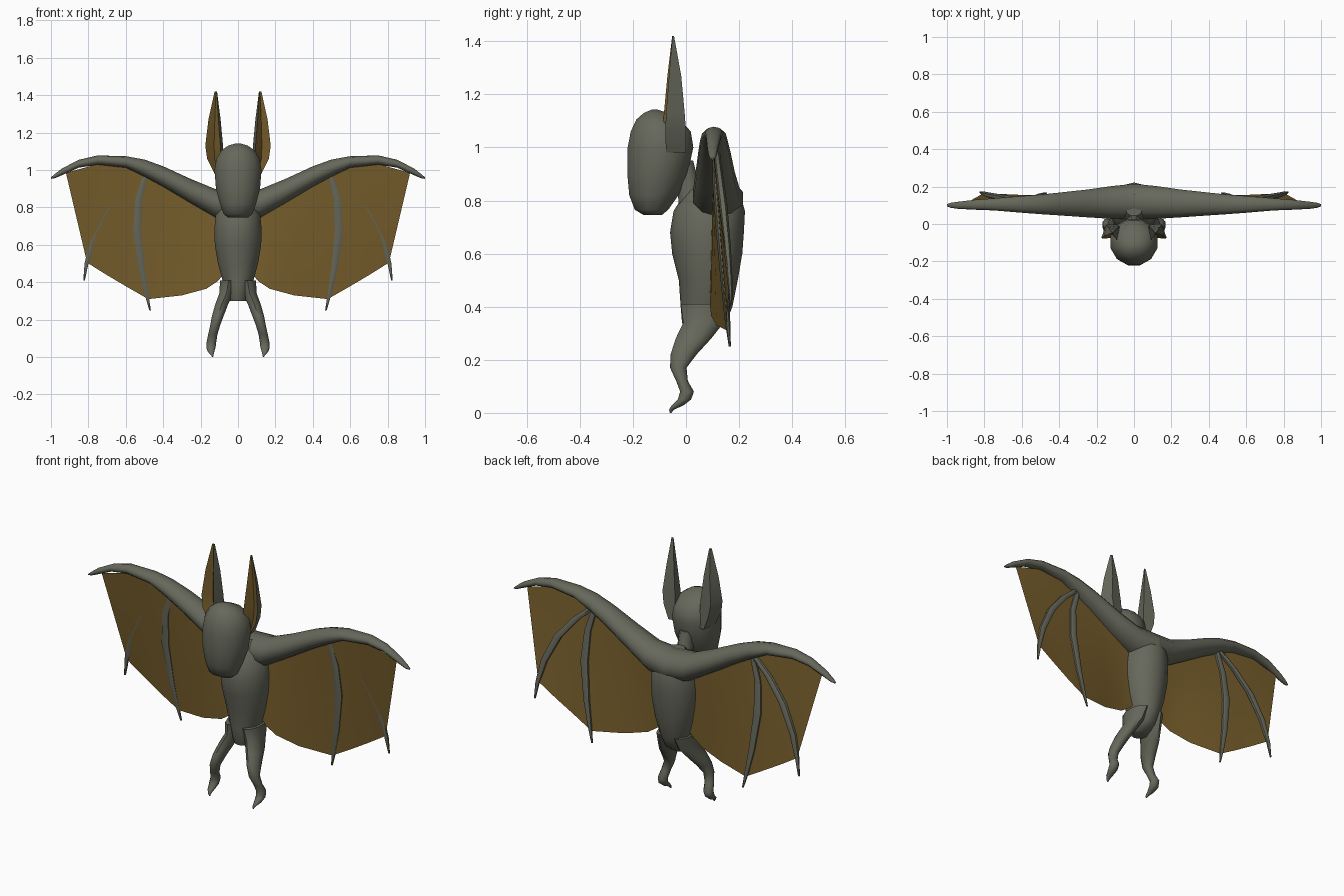
import bpy, bmesh, math
from mathutils import Vector


def material(name, rgb):
    m = bpy.data.materials.new(name)
    m.diffuse_color = (*rgb, 1)
    return m


FUR = material("grey_fur", (0.135, 0.138, 0.105))
SKIN = material("ochre_skin", (0.185, 0.112, 0.025))


def finish(name, bm, mats, mirror=False, angle=50, closed=True):
    """Turn a bmesh into a named, shaded and optionally mirrored object."""
    if closed:
        bmesh.ops.recalc_face_normals(bm, faces=bm.faces)
    me = bpy.data.meshes.new(name)
    bm.to_mesh(me)
    bm.free()
    for m in mats:
        me.materials.append(m)
    ob = bpy.data.objects.new(name, me)
    bpy.context.collection.objects.link(ob)
    bpy.ops.object.select_all(action='DESELECT')
    ob.select_set(True)
    bpy.context.view_layer.objects.active = ob
    bpy.ops.object.shade_smooth_by_angle(angle=math.radians(angle))
    if mirror:
        ob.modifiers.new("mirror", 'MIRROR').use_mirror_merge = False
    return ob


def skin_rings(bm, rings, mat_rule=None):
    """Bridge equal rings of points and cap both ends."""
    rows = [[bm.verts.new(p) for p in r] for r in rings]
    n = len(rows[0])
    for a, b in zip(rows, rows[1:]):
        for i in range(n):
            j = (i + 1) % n
            f = bm.faces.new((a[i], a[j], b[j], b[i]))
            f.material_index = mat_rule(i) if mat_rule else 0
    bm.faces.new(rows[0])
    bm.faces.new(rows[-1])


def loft(name, stations, sides=12, axis='z', mirror=False):
    """Stations are centre x, y, z and two radii across the axis."""
    rings = []
    for x, y, z, a, b in stations:
        ring = []
        for i in range(sides):
            t = math.tau * (i + 0.5) / sides
            c, s = math.cos(t), math.sin(t)
            off = Vector((a * c, b * s, 0)) if axis == 'z' else Vector((0, a * c, b * s))
            ring.append(Vector((x, y, z)) + off)
        rings.append(ring)
    bm = bmesh.new()
    skin_rings(bm, rings)
    return finish(name, bm, [FUR], mirror)


def upright(rows):
    """Convert height, half width, front y, back y into loft stations."""
    return [(0, (f + b) / 2, z, w, (b - f) / 2) for z, w, f, b in rows]


# Torso, head and neck
loft("body", upright([
    (.30, .045, .00, .09), (.34, .062, -.015, .15), (.40, .082, -.02, .175),
    (.50, .110, -.027, .195), (.60, .127, -.052, .212), (.68, .130, -.06, .218),
    (.76, .122, -.047, .222), (.82, .095, -.01, .205), (.88, .05, .04, .16)]), 14)
loft("head", upright([
    (.745, .055, -.16, -.09), (.765, .08, -.195, -.065), (.82, .10, -.217, -.025),
    (.90, .122, -.225, .01), (1.0, .130, -.224, .032), (1.06, .12, -.212, .022),
    (1.105, .092, -.19, -.02), (1.13, .055, -.16, -.07), (1.142, .015, -.13, -.105)]), 12)
loft("neck", upright([
    (.78, .05, -.03, .08), (.87, .04, -.04, .05), (.95, .04, -.05, .03)]), 8)

# Wing arms, from the shoulder out to the curved tip
loft("wing_arm", [
    (0, .12, .805, .10, .085), (.12, .115, .82, .092, .078), (.25, .11, .885, .078, .066),
    (.40, .107, .965, .064, .055), (.50, .105, 1.01, .055, .046), (.60, .105, 1.043, .047, .031),
    (.75, .105, 1.053, .034, .025), (.85, .103, 1.034, .028, .021),
    (.94, .10, .991, .020, .018), (.98, .10, .967, .014, .011), (1.0, .10, .957, .006, .004)],
    10, 'x', True)

# Two finger bones per wing
loft("inner_finger", [
    (.49, .11, .985, .015, .012), (.53, .115, .85, .021, .014), (.54, .13, .68, .025, .017),
    (.515, .147, .47, .019, .014), (.49, .157, .34, .012, .010), (.47, .165, .25, .005, .004)],
    6, mirror=True)
loft("outer_finger", [
    (.50, .115, .985, .024, .012), (.60, .125, .90, .024, .014), (.70, .14, .78, .024, .016),
    (.775, .155, .63, .020, .014), (.81, .165, .50, .012, .010), (.823, .17, .41, .005, .004)],
    6, mirror=True)

# Legs bend at the knee and end in a small hooked foot
loft("leg", [
    (.05, .075, .41, .048, .095), (.062, .066, .34, .040, .076), (.088, .028, .28, .036, .067),
    (.108, -.009, .22, .033, .049), (.122, -.029, .17, .028, .031), (.135, -.015, .12, .026, .022),
    (.142, .004, .08, .027, .026), (.145, -.006, .05, .026, .025), (.144, -.032, .028, .018, .022),
    (.138, -.055, .012, .008, .009), (.136, -.058, 0, .003, .003)], 10, mirror=True)

# Wing membrane: columns running from the arm down to the scalloped edge
columns = [
    ((.06, .10, .80), (.06, .095, .46)), ((.14, .10, .81), (.11, .09, .405)),
    ((.22, .10, .86), (.17, .095, .365)), ((.32, .10, .915), (.30, .115, .33)),
    ((.49, .10, .99), (.48, .155, .31)), ((.60, .10, 1.03), (.59, .155, .373)),
    ((.72, .10, 1.04), (.70, .16, .438)), ((.92, .10, .985), (.807, .163, .505))]
bm = bmesh.new()
STEPS = 6
grid = [[bm.verts.new(Vector(top).lerp(Vector(low), k / STEPS)) for k in range(STEPS + 1)]
        for top, low in columns]
for a, b in zip(grid, grid[1:]):
    for k in range(STEPS):
        bm.faces.new((a[k], a[k + 1], b[k + 1], b[k]))
finish("wing_membrane", bm, [SKIN], True, closed=False)

# Ears: outer front, groove, inner front, inner back and outer back edges
ear_levels = [
    (.98, (.125, -.075), (.105, -.045), (.085, -.092), (.075, -.005), (.11, .0)),
    (1.06, (.165, -.078), (.125, -.04), (.09, -.09), (.076, -.012), (.14, .0)),
    (1.13, (.175, -.075), (.128, -.04), (.094, -.083), (.08, -.015), (.15, -.005)),
    (1.27, (.158, -.064), (.124, -.043), (.105, -.07), (.093, -.025), (.135, -.018)),
    (1.42, (.125, -.051), (.118, -.05), (.114, -.052), (.112, -.046), (.12, -.045))]
bm = bmesh.new()
skin_rings(bm, [[(x, y, z) for x, y in pts] for z, *pts in ear_levels],
           lambda i: 1 if i < 2 else 0)
finish("ear", bm, [FUR, SKIN], True, 40)
